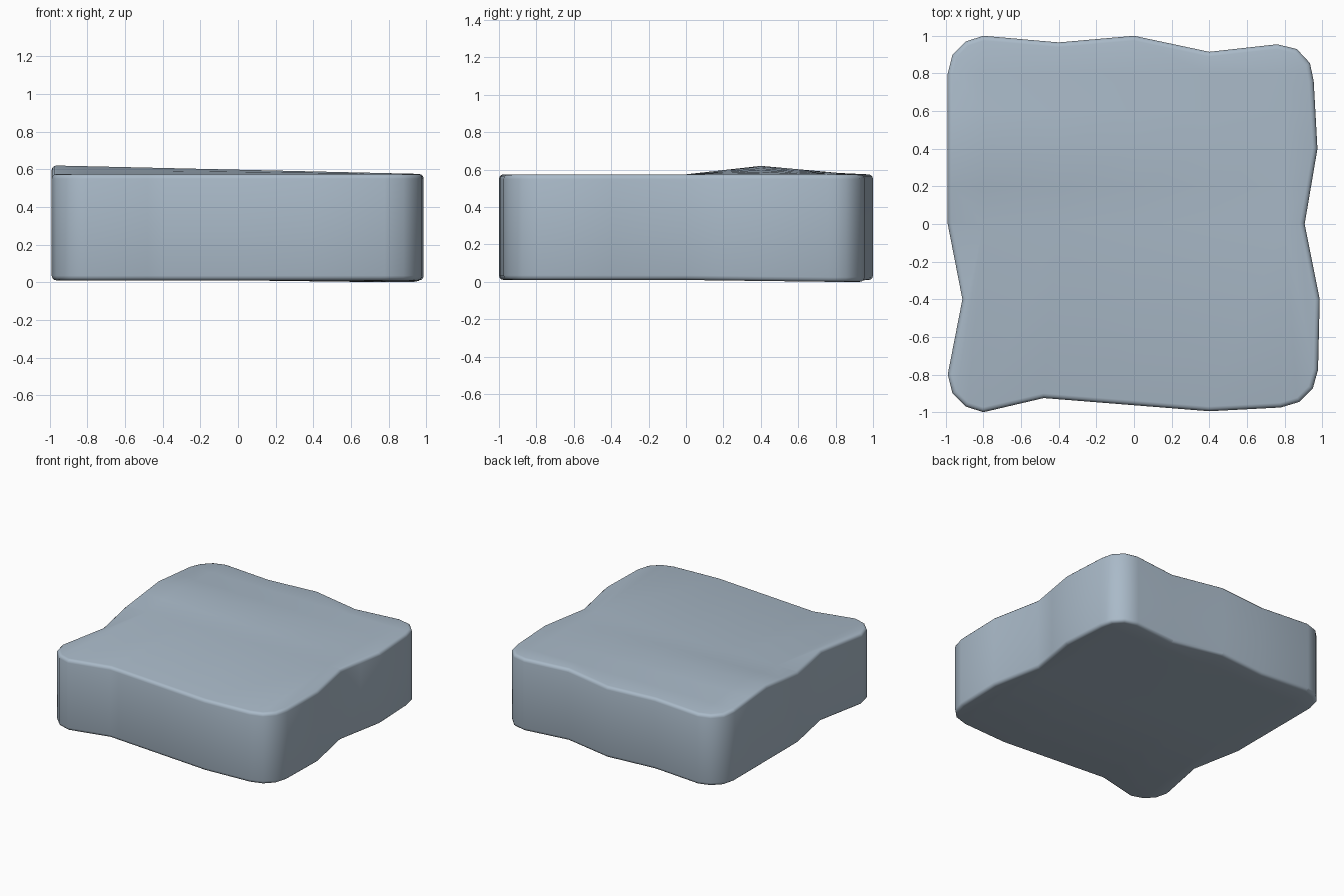
import bpy, bmesh, math
from mathutils import Vector

if "Cube" in bpy.data.objects:
    bpy.data.objects.remove(bpy.data.objects["Cube"])

# wavy slab outline, counter-clockwise from above
outline = [(-0.8, -1.0), (-0.48, -0.925), (0.4, -0.995), (0.78, -0.975), (0.88, -0.945),
           (0.95, -0.875), (0.978, -0.775), (0.987, -0.4), (0.907, 0), (0.975, 0.4),
           (0.955, 0.76), (0.935, 0.855), (0.865, 0.93), (0.76, 0.955), (0.4, 0.915),
           (0, 1.0), (-0.4, 0.965), (-0.8, 1.0), (-0.895, 0.97), (-0.965, 0.9),
           (-0.99, 0.8), (-0.99, 0), (-0.912, -0.4), (-0.99, -0.8), (-0.965, -0.9),
           (-0.895, -0.97)]
BASE, TOP = 0.01, 0.575

bm = bmesh.new()
face = bm.faces.new([bm.verts.new((x, y, BASE)) for x, y in outline])
ext = bmesh.ops.extrude_face_region(bm, geom=[face])
for v in ext["geom"]:
    if isinstance(v, bmesh.types.BMVert):
        v.co.z = TOP
bmesh.ops.recalc_face_normals(bm, faces=bm.faces[:])

# rounded top and bottom rims
rims = [e for e in bm.edges if abs(e.verts[0].co.z - e.verts[1].co.z) < 1e-4]
bmesh.ops.bevel(bm, geom=rims, offset=0.025, segments=3, profile=0.5, affect='EDGES')

# cut strips so the top can be shaped
for axis, cuts in ((Vector((0, 1, 0)), (0, 0.2, 0.4, 0.6, 0.8)),
                   (Vector((1, 0, 0)), (-0.8, -0.4, 0, 0.4, 0.8))):
    for c in cuts:
        bmesh.ops.bisect_plane(bm, geom=bm.verts[:] + bm.edges[:] + bm.faces[:],
                               plane_co=axis * c, plane_no=axis, dist=1e-4)

# low ridge fading towards the right, and a slightly dipped back right foot
for v in bm.verts:
    x, y, z = v.co
    if z > 0.5:
        tent = max(0, y / 0.4 if y < 0.4 else 1 - (y - 0.4) / 0.5)
        v.co.z += 0.046 * tent * (1 - x) / 2
    elif z < 0.1:
        v.co.z -= 0.01 * max(0, min(1, x / 0.8)) * max(0, min(1, y / 0.8))

mesh = bpy.data.meshes.new("stone_slab")
bm.to_mesh(mesh)
bm.free()
slab = bpy.data.objects.new("stone_slab", mesh)
bpy.context.collection.objects.link(slab)

mat = bpy.data.materials.new("blue grey stone")
mat.diffuse_color = (0.40, 0.49, 0.58, 1)
mat.use_nodes = True
mat.node_tree.nodes["Principled BSDF"].inputs["Base Color"].default_value = mat.diffuse_color
mesh.materials.append(mat)

bpy.context.view_layer.objects.active = slab
slab.select_set(True)
bpy.ops.object.shade_smooth_by_angle(angle=math.radians(35))
